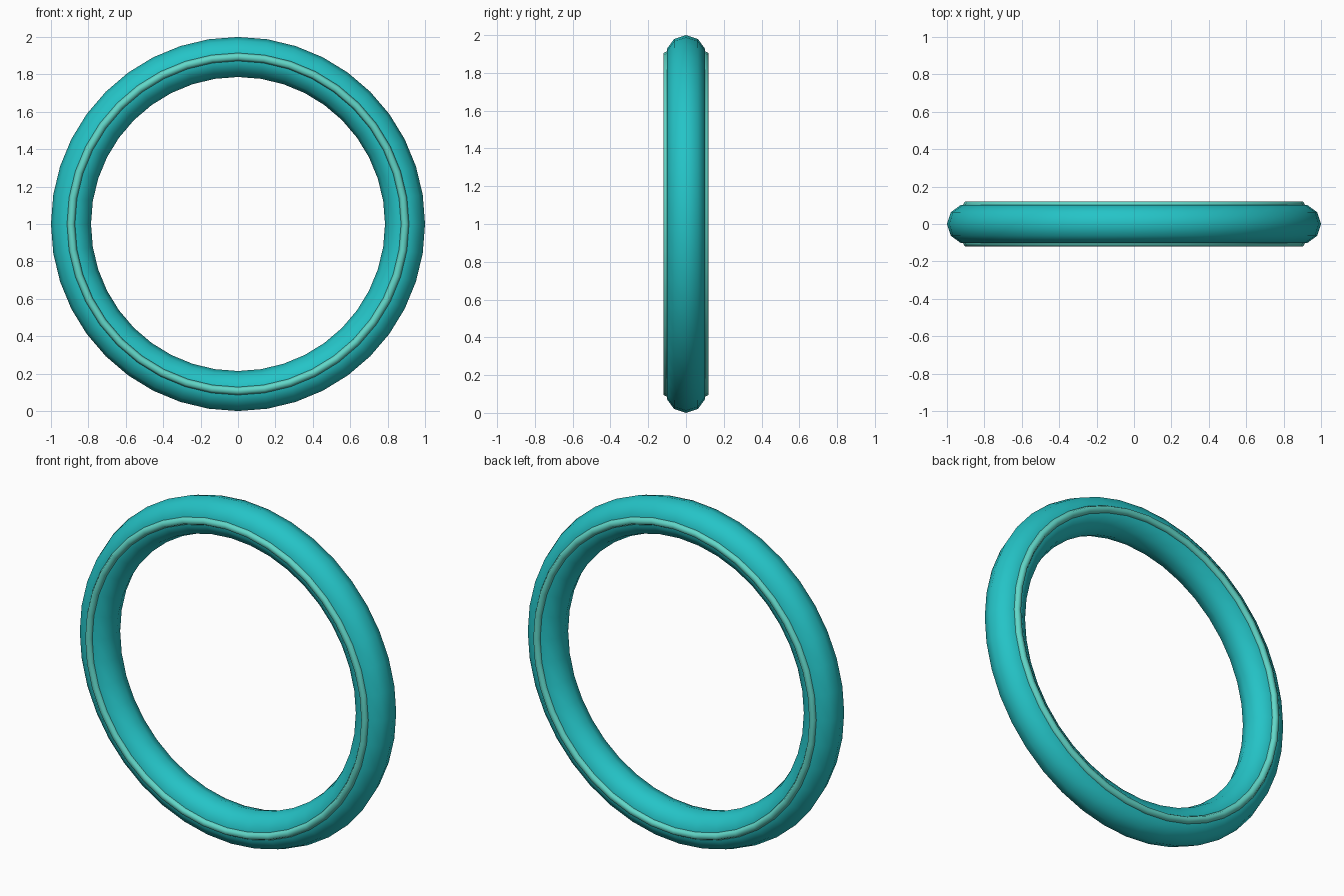
import bpy
import math

cube = bpy.data.objects.get("Cube")
if cube:
    bpy.data.objects.remove(cube, do_unlink=True)


def make_material(name, color):
    mat = bpy.data.materials.new(name)
    mat.use_nodes = True
    mat.diffuse_color = color
    mat.node_tree.nodes["Principled BSDF"].inputs["Base Color"].default_value = color
    return mat


def upright_torus(name, y, major, minor, sides, mat):
    bpy.ops.mesh.primitive_torus_add(
        major_radius=major, minor_radius=minor,
        major_segments=40, minor_segments=sides,
        location=(0, y, 1), rotation=(math.pi / 2, 0, 0))
    obj = bpy.context.object
    obj.name = name
    obj.data.materials.append(mat)
    bpy.ops.object.transform_apply(location=False, rotation=True, scale=False)
    bpy.ops.object.shade_smooth()
    return obj


teal = make_material("teal", (0.018, 0.55, 0.57, 1))
light_teal = make_material("light teal", (0.12, 0.68, 0.58, 1))

# Main hoop
upright_torus("hoop", 0, 0.893, 0.107, 10, teal)

# Raised trim rings on the front and back
for name, side in (("front_trim", -1), ("back_trim", 1)):
    upright_torus(name, side * 0.1, 0.893, 0.0225, 6, light_teal)
